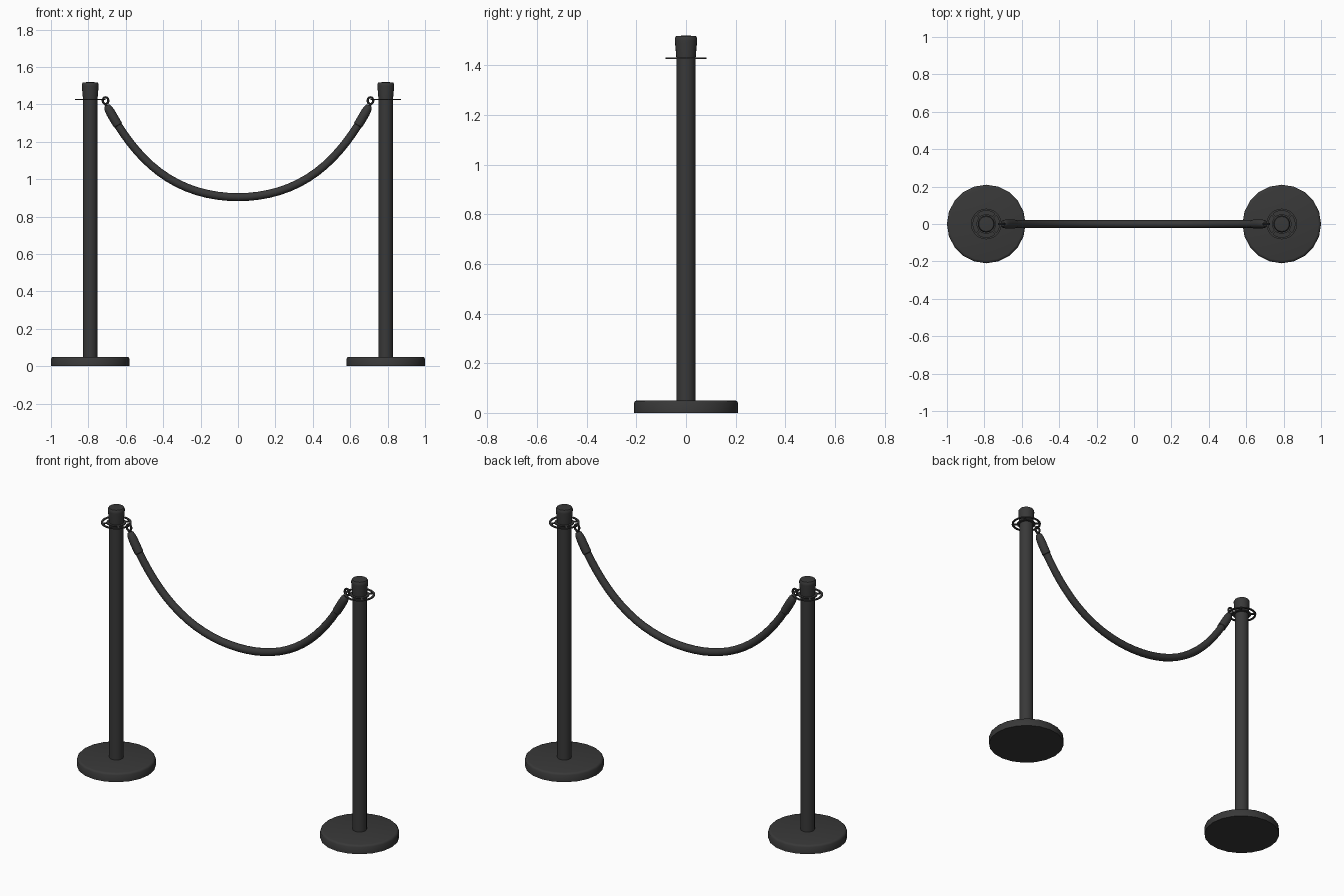
import bpy, bmesh, math
from mathutils import Vector

if "Cube" in bpy.data.objects:
    bpy.data.objects.remove(bpy.data.objects["Cube"])

POST_X = 0.79
RING_Z = 1.427

dark = bpy.data.materials.new("dark_finish")
dark.diffuse_color = (0.04, 0.04, 0.04, 1)
dark.use_nodes = True
dark.node_tree.nodes["Principled BSDF"].inputs["Base Color"].default_value = dark.diffuse_color


def finish(name, bm, angle=35):
    bmesh.ops.remove_doubles(bm, verts=bm.verts, dist=1e-5)
    bmesh.ops.recalc_face_normals(bm, faces=bm.faces)
    mesh = bpy.data.meshes.new(name)
    bm.to_mesh(mesh)
    bm.free()
    mesh.materials.append(dark)
    ob = bpy.data.objects.new(name, mesh)
    bpy.context.collection.objects.link(ob)
    bpy.ops.object.select_all(action='DESELECT')
    ob.select_set(True)
    bpy.context.view_layer.objects.active = ob
    bpy.ops.object.shade_smooth_by_angle(angle=math.radians(angle))
    return ob


def lathe(name, profile, x, sides=20, closed=False):
    """Revolve (radius, z) points about a vertical axis at x."""
    bm = bmesh.new()
    vs = [bm.verts.new((x + r, 0, z)) for r, z in profile]
    pairs = list(zip(vs, vs[1:])) + ([(vs[-1], vs[0])] if closed else [])
    es = [bm.edges.new(p) for p in pairs]
    bmesh.ops.spin(bm, geom=vs + es, cent=(x, 0, 0), axis=(0, 0, 1),
                   angle=math.tau, steps=sides)
    return finish(name, bm, 50)


def tube(name, points, radii, sides=12):
    """Sweep circles along a path lying in the xz plane, with end caps."""
    bm = bmesh.new()
    pts = [Vector((x, 0, z)) for x, z in points]
    side, rows = Vector((0, 1, 0)), []
    for i, p in enumerate(pts):
        t = (pts[min(i + 1, len(pts) - 1)] - pts[max(i - 1, 0)]).normalized()
        n = t.cross(side)
        rows.append([bm.verts.new(p + radii[i] * (n * math.cos(a) + side * math.sin(a)))
                     for a in (math.tau * k / sides for k in range(sides))])
    for a, b in zip(rows, rows[1:]):
        for k in range(sides):
            j = (k + 1) % sides
            bm.faces.new((a[k], a[j], b[j], b[k]))
    bm.faces.new(rows[0])
    bm.faces.new(rows[-1])
    return finish(name, bm)


def sag(x):
    return 0.904 + 0.628 * x ** 2 + 0.747 * x ** 4


for s, label in ((-1, "left"), (1, "right")):
    px = s * POST_X
    # weighted base, pole and flared cap
    lathe(label + "_base", [(0, 0), (0.21, 0), (0.21, 0.040), (0.204, 0.048), (0.196, 0.05),
                            (0, 0.05)], px)
    lathe(label + "_pole", [(0, 0.045), (0.038, 0.045), (0.038, 1.44), (0, 1.44)], px)
    lathe(label + "_cap", [(0, 1.425), (0.0385, 1.425), (0.045, 1.498), (0.045, 1.508),
                           (0.040, 1.517), (0, 1.520)], px)
    # thin hook ring: outer rim, inner collar and spokes
    for part, r0, r1 in (("_ring_rim", 0.071, 0.082), ("_ring_collar", 0.036, 0.052)):
        lathe(label + part, [(r0, RING_Z - .003), (r1, RING_Z - .003),
                             (r1, RING_Z + .003), (r0, RING_Z + .003)], px, 24, True)
    bm = bmesh.new()
    for k in range(4):
        a = math.radians(45 + 90 * k)
        cube = bmesh.ops.create_cube(bm, size=1)["verts"]
        bmesh.ops.scale(bm, verts=cube, vec=(0.03, 0.012, 0.0056))
        bmesh.ops.translate(bm, verts=cube, vec=(0.062, 0, 0))
        c, n = math.cos(a), math.sin(a)
        for v in cube:
            v.co = (px + v.co.x * c - v.co.y * n, v.co.x * n + v.co.y * c, RING_Z + v.co.z)
    finish(label + "_ring_spokes", bm)

    # wire hook: loop round the rim, then a shank into the rope end
    loop = [(s * (0.708 + 0.015 * math.cos(a)), 1.420 + 0.018 * math.sin(a))
            for a in (math.radians(-70 + 22 * k) for k in range(16))]
    hook = [(s * 0.692, 1.360), (s * 0.700, 1.390)] + loop
    tube(label + "_hook", hook, [0.006] * len(hook), 8)

    # rope end sleeve with rounded tip
    xs = [0.702, 0.699, 0.692, 0.680, 0.660, 0.642, 0.640]
    tube(label + "_rope_sleeve", [(s * x, sag(x)) for x in xs],
         [0.012, 0.018, 0.0225, 0.025, 0.025, 0.0245, 0.021])

# sagging rope
N = 32
path = [0.68 * math.sin(math.pi / 2 * 0.8 * (2 * i / N - 1)) / math.sin(math.pi / 2 * 0.8)
        for i in range(N + 1)]
tube("rope", [(x, sag(x)) for x in path], [0.0215] * (N + 1))
